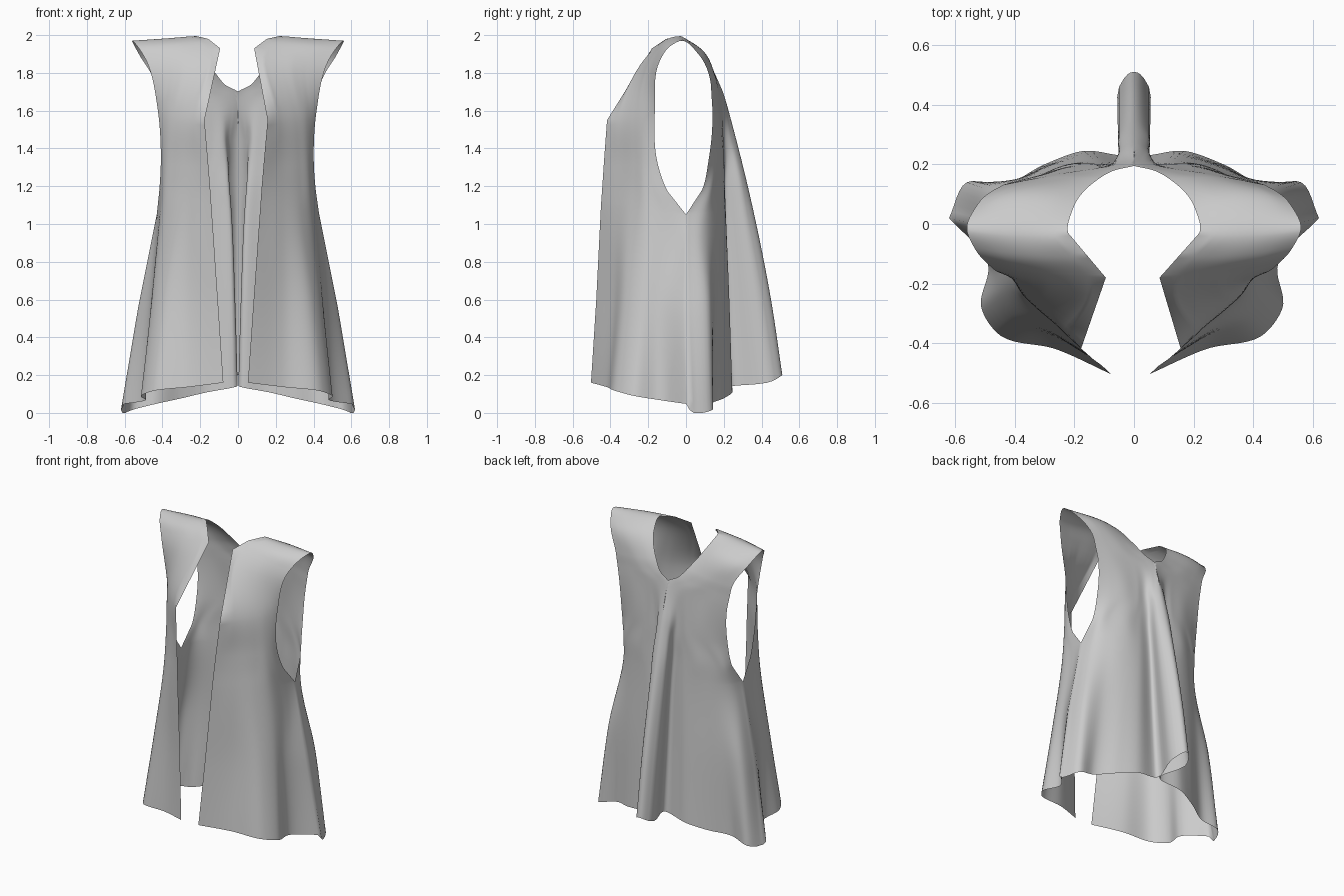
import bpy, bmesh
from mathutils import Vector

if "Cube" in bpy.data.objects:
    bpy.data.objects.remove(bpy.data.objects["Cube"])

# Rows of one half: (z at centre edge, z at side edge, [(x, y), ...] centre -> side)
FRONT = [
    (.16, .045, [(.065, -.503), (.25, -.42), (.45, -.365), (.505, -.28), (.485, -.14), (.62, .02)]),
    (.60, .55, [(.095, -.475), (.25, -.385), (.40, -.32), (.45, -.24), (.46, -.14), (.53, 0)]),
    (1.1, 1.05, [(.13, -.45), (.24, -.37), (.34, -.29), (.395, -.22), (.415, -.12), (.43, 0)]),
    (1.2, 1.17, [(.137, -.443), (.24, -.36), (.335, -.28), (.385, -.225), (.405, -.165), (.415, -.095)]),
    (1.32, 1.32, [(.147, -.435), (.24, -.35), (.33, -.275), (.375, -.23), (.395, -.19), (.405, -.15)]),
    (1.55, 1.6, [(.167, -.418), (.24, -.34), (.31, -.28), (.36, -.235), (.39, -.20), (.42, -.165)]),
    (1.93, 1.86, [(.09, -.18), (.20, -.175), (.30, -.17), (.38, -.16), (.48, -.14)]),
    (1.98, 1.94, [(.155, -.105), (.24, -.11), (.34, -.11), (.44, -.10), (.53, -.085)]),
    (1.995, 1.97, [(.22, -.03), (.30, -.035), (.38, -.035), (.47, -.03), (.56, -.02)]),
]
BACK = [
    (1.94, 1.90, [(.205, .05), (.29, .075), (.38, .085), (.46, .08), (.525, .065)]),
    (1.80, 1.75, [(.12, .15), (.20, .155), (.28, .155), (.36, .145), (.44, .13)]),
    (1.735, 1.68, [(.065, .18), (.14, .175), (.23, .17), (.33, .155), (.425, .135)]),
    (1.70, 1.60, [(0, .195), (.08, .19), (.18, .18), (.30, .165), (.41, .14)]),
    (1.45, 1.34, [(0, .265), (.045, .245), (.07, .205), (.14, .20), (.23, .19), (.32, .16), (.40, .12)]),
    (1.23, 1.18, [(0, .32), (.05, .29), (.05, .205), (.13, .205), (.22, .20), (.32, .16), (.38, .13), (.41, .085)]),
    (1.10, 1.05, [(0, .35), (.05, .31), (.04, .205), (.13, .21), (.22, .20), (.32, .16), (.40, .10), (.43, 0)]),
    (.60, .55, [(0, .45), (.05, .40), (.022, .215), (.15, .23), (.26, .205), (.38, .155), (.50, .12), (.53, 0)]),
    (.20, -.015, [(0, .51), (.05, .46), (.01, .235), (.17, .245), (.30, .20), (.44, .13), (.56, .14), (.62, .02)]),
]
ACROSS, PER_ROW = 42, 8


def spline(pts, n, flat_start=False):
    """Sample n + 1 points on a smooth curve through pts (chord-length spacing)."""
    out, last = [], len(pts) - 1
    d = [max((b - a).length, 1e-5) for a, b in zip(pts, pts[1:])]
    tan = [(pts[1] - pts[0]) / d[0]]
    for i in range(1, last):
        s0, s1 = (pts[i] - pts[i - 1]) / d[i - 1], (pts[i + 1] - pts[i]) / d[i]
        tan.append((s0 * d[i] + s1 * d[i - 1]) / (d[i - 1] + d[i]))
    tan.append((pts[-1] - pts[-2]) / d[-1])
    if flat_start:
        tan[0] = Vector((1, 0, 0))
    for k in range(n + 1):
        i = min(int(k * last / n), last - 1)
        t = k * last / n - i
        out.append(pts[i] * (2*t**3 - 3*t**2 + 1) + tan[i] * d[i] * (t**3 - 2*t**2 + t)
                   + pts[i + 1] * (3*t**2 - 2*t**3) + tan[i + 1] * d[i] * (t**3 - t**2))
    return out


# Half garment: one cloth strip from front hem, over the shoulder, to back hem
rows = []
for z0, z1, xy in FRONT + BACK:
    m = len(xy) - 1
    pts = [Vector((x, y, z0 + (z1 - z0) * i / m)) for i, (x, y) in enumerate(xy)]
    rows.append(spline(pts, ACROSS, xy[0][0] == 0))
count = (len(rows) - 1) * PER_ROW
cols = [spline(list(c), count) for c in zip(*rows)]
grid = [list(r) for r in zip(*cols)]


def straighten(k, j, weight):
    """Pull a grid point onto the straight line between its two rows."""
    i = min(k // PER_ROW, len(rows) - 2)
    line = rows[i][j].lerp(rows[i + 1][j], k / PER_ROW - i)
    grid[k][j] = grid[k][j].lerp(line, weight)


# Crisp lapel corners at the opening, pointed armhole bottom at the side
for j in range(6):
    for k in range((len(FRONT) - 1) * PER_ROW + 1):
        straighten(k, j, 1 - j / 6)
    for k in range(3 * PER_ROW + 1):
        straighten(k, ACROSS - j, 1 - j / 6)
        straighten(count - k, ACROSS - j, 1 - j / 6)

# Close the side seam below the armhole
for i in range(2 * PER_ROW + 1):
    mid = (grid[i][-1] + grid[-1 - i][-1]) / 2
    grid[i][-1] = mid
    grid[-1 - i][-1] = mid

# Both halves, with the front hanging slightly to one side
bm = bmesh.new()
for side in (1, -1):
    vs = [[bm.verts.new((side * max(p.x, 0) + .025 * min(p.y, 0), p.y, max(p.z, 0))) for p in r] for r in grid]
    for a, b in zip(vs, vs[1:]):
        for j in range(ACROSS):
            quad = [a[j], a[j + 1], b[j + 1], b[j]]
            bm.faces.new(quad if side == 1 else quad[::-1])
bmesh.ops.remove_doubles(bm, verts=bm.verts, dist=1e-4)
for f in bm.faces:
    f.smooth = True

mesh = bpy.data.meshes.new("vest")
bm.to_mesh(mesh)
bm.free()
vest = bpy.data.objects.new("vest", mesh)
bpy.context.collection.objects.link(vest)
